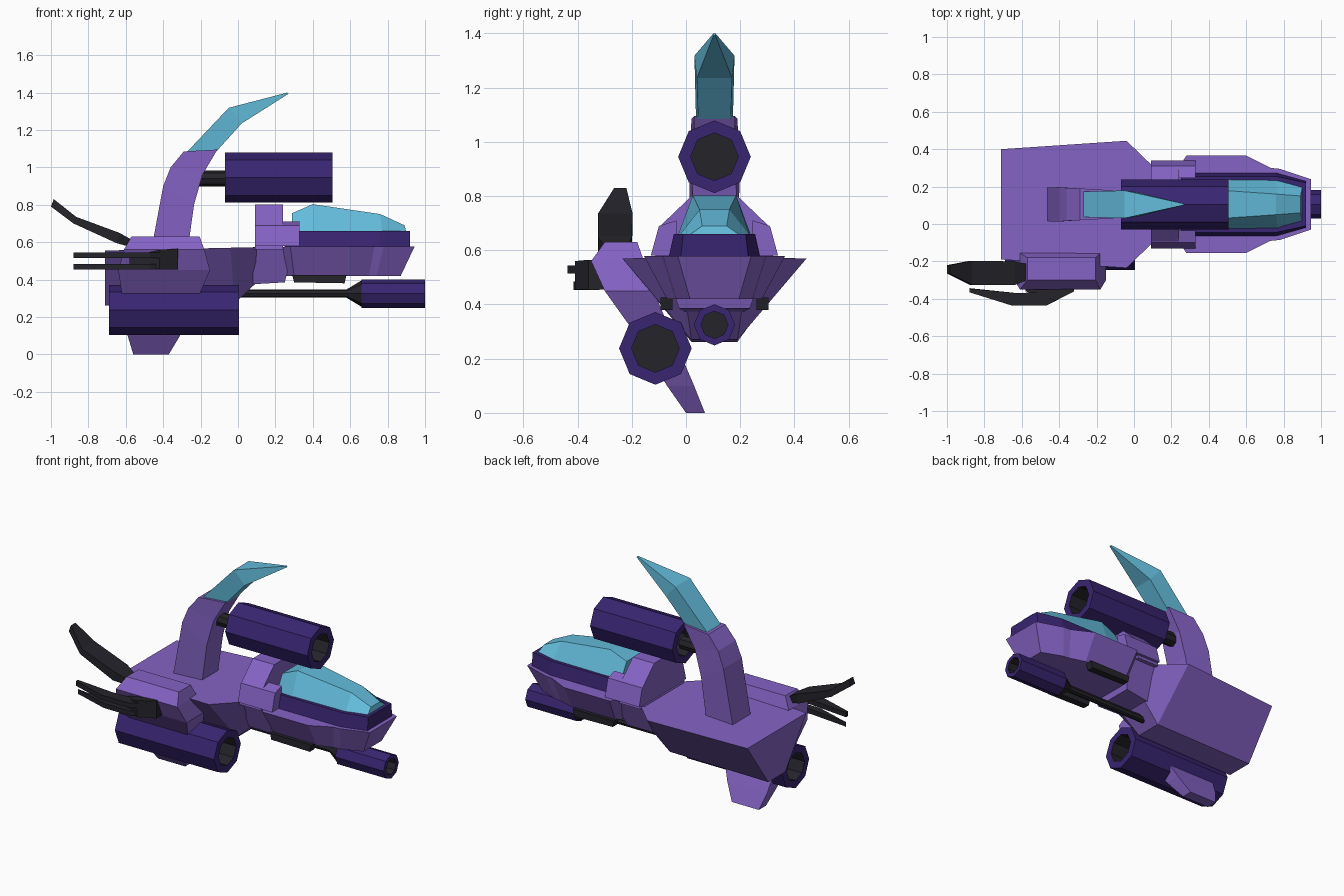
import bpy, bmesh, math

C = 0.105  # centre line of the hull in y


def mat(name, rgb):
    m = bpy.data.materials.new(name)
    m.diffuse_color = (*rgb, 1)
    return m


PURPLE = mat("purple", (0.235, 0.125, 0.56))
INDIGO = mat("deep_indigo", (0.040, 0.018, 0.165))
CYAN = mat("cyan", (0.125, 0.50, 0.71))
BLACK = mat("charcoal", (0.017, 0.017, 0.023))


def loft(name, rings, *mats, rule=None):
    """Join rings of equal point count into a closed flat-shaded solid."""
    bm = bmesh.new()
    vs = [[bm.verts.new(p) for p in r] for r in rings]
    n = len(rings[0])
    for a, b in zip(vs, vs[1:]):
        for i in range(n):
            j = (i + 1) % n
            bm.faces.new((a[i], a[j], b[j], b[i]))
    bm.faces.new(vs[0])
    bm.faces.new(vs[-1])
    bmesh.ops.recalc_face_normals(bm, faces=bm.faces)
    if rule:
        for f in bm.faces:
            f.material_index = rule(f)
    me = bpy.data.meshes.new(name)
    bm.to_mesh(me)
    bm.free()
    for m in mats:
        me.materials.append(m)
    ob = bpy.data.objects.new(name, me)
    bpy.context.collection.objects.link(ob)
    return ob


def trapezoids(name, secs, m):
    """Sections along x: (x top, half width, z, x bottom, half width, z)."""
    return loft(name, [[(xt, C - wt, zt), (xt, C + wt, zt), (xb, C + wb, zb), (xb, C - wb, zb)]
                       for xt, wt, zt, xb, wb, zb in secs], m)


def turned(name, y, z, prof, *mats, hole=0):
    """Eight-sided turned part along x from (x, radius) pairs."""
    rings = [[(x, y + r * math.cos(k * math.pi / 4), z + r * math.sin(k * math.pi / 4))
              for k in range(8)] for x, r in prof]

    def inside(f):
        return int(all(math.hypot(v.co.y - y, v.co.z - z) < hole + 0.001 for v in f.verts))
    return loft(name, rings, *mats, rule=inside if hole else None)


def cannon(name, y, z, x0, x1, r, ri, d):
    return turned(name, y, z, [(x0 + d, ri), (x0, ri), (x0, r), (x1, r), (x1, ri), (x1 - d, ri)],
                  INDIGO, BLACK, hole=ri)


def slab(name, pts, lo, hi, axis, m):
    """Extrude a 2D outline along an axis."""
    put = {'x': lambda a, b, t: (t, a, b), 'y': lambda a, b, t: (a, t, b),
           'z': lambda a, b, t: (a, b, t)}[axis]
    return loft(name, [[put(a, b, t) for a, b in pts] for t in (lo, hi)], m)


# Hull: wide rear body, neck and nose
trapezoids("rear_body", [(-0.71, 0.295, 0.555, -0.71, 0.085, 0.262),
                         (-0.04, 0.34, 0.57, -0.02, 0.085, 0.27),
                         (0.10, 0.205, 0.572, 0.09, 0.10, 0.375)], PURPLE)
trapezoids("neck", [(0.08, 0.20, 0.575, 0.08, 0.11, 0.375),
                    (0.30, 0.20, 0.575, 0.25, 0.13, 0.385)], PURPLE)
trapezoids("nose", [(0.24, 0.20, 0.575, 0.26, 0.13, 0.42),
                    (0.28, 0.26, 0.578, 0.30, 0.175, 0.42),
                    (0.60, 0.26, 0.578, 0.60, 0.175, 0.42),
                    (0.73, 0.195, 0.578, 0.70, 0.145, 0.42),
                    (0.78, 0.19, 0.578, 0.74, 0.14, 0.42),
                    (0.945, 0.135, 0.578, 0.87, 0.09, 0.42)], PURPLE)

# Cockpit rim and canopy
trapezoids("cockpit_rim", [(0.25, 0.15, 0.66, 0.25, 0.17, 0.57),
                           (0.76, 0.15, 0.66, 0.76, 0.17, 0.57),
                           (0.92, 0.115, 0.66, 0.92, 0.125, 0.57)], INDIGO)
trapezoids("canopy", [(0.29, 0.075, 0.755, 0.29, 0.13, 0.655),
                      (0.40, 0.08, 0.803, 0.40, 0.135, 0.655),
                      (0.76, 0.055, 0.75, 0.77, 0.13, 0.655),
                      (0.89, 0.045, 0.69, 0.90, 0.095, 0.655)], CYAN)

# Collar behind the canopy, with shoulder pads
slab("collar", [(C + s * y, z) for s, y, z in
                [(-1, 0.22, 0.56), (-1, 0.20, 0.69), (-1, 0.085, 0.80),
                 (1, 0.085, 0.80), (1, 0.20, 0.69), (1, 0.22, 0.56)]], 0.09, 0.24, 'x', PURPLE)
for s, side in ((-1, "front"), (1, "back")):
    slab(side + "_shoulder_pad", [(C + s * y, z) for y, z in
         [(0.14, 0.58), (0.235, 0.58), (0.205, 0.69), (0.14, 0.71)]], 0.09, 0.33, 'x', PURPLE)
    slab(side + "_belly_rail", [(0.29, 0.425), (0.30, 0.385), (0.57, 0.38), (0.58, 0.425)],
         C + s * 0.155, C + s * 0.20, 'y', BLACK)

# Curved tail: (left x, z, right x, z, half width)
tail = [(-0.465, 0.55, -0.27, 0.55, 0.09), (-0.40, 0.90, -0.235, 0.80, 0.092),
        (-0.36, 1.0, -0.19, 0.96, 0.088), (-0.29, 1.085, -0.11, 1.095, 0.085)]
sting = [(-0.275, 1.08, -0.12, 1.08, 0.068), (-0.05, 1.318, 0.02, 1.235, 0.074),
         (0.265, 1.40, 0.27, 1.393, 0.004)]
for name, secs, m in (("tail", tail, PURPLE), ("tail_sting", sting, CYAN)):
    loft(name, [[(xa, C - w, za), (xa, C + w, za), (xb, C + w * 0.88, zb), (xb, C - w * 0.88, zb)]
                for xa, za, xb, zb, w in secs], m)

# Guns
cannon("tail_cannon", C, 0.945, -0.07, 0.505, 0.134, 0.088, 0.12)
turned("tail_cannon_mount", C, 0.94, [(-0.25, 0.042), (-0.05, 0.042)], BLACK)
cannon("side_cannon", -0.113, 0.238, -0.69, 0.005, 0.134, 0.088, 0.12)
cannon("chin_gun", C, 0.325, 0.66, 1.0, 0.076, 0.05, 0.08)
turned("chin_gun_barrel", C, 0.325, [(-0.03, 0.022), (0.58, 0.022), (0.665, 0.073)], BLACK)

# Side shield passing down through the side cannon to the ground
loft("side_shield", [[(xa, ya, z), (xb, ya, z), (xb, yb, z), (xa, yb, z)] for z, xa, xb, ya, yb in
                     [(0.63, -0.57, -0.205, -0.30, -0.18), (0.56, -0.61, -0.18, -0.35, -0.155),
                      (0.45, -0.64, -0.15, -0.30, -0.12), (0.31, -0.62, -0.21, -0.20, -0.06),
                      (0.10, -0.59, -0.31, -0.07, 0.03), (0.0, -0.56, -0.37, 0.0, 0.07)]], PURPLE)

# Raised blade at the back of the shield: (x, low z, high z, y range)
loft("raised_blade", [[(x, ya, za), (x, yb, za), (x + 0.015, yb, zb), (x + 0.015, ya, zb)]
                      for x, za, zb, ya, yb in
                      [(-0.56, 0.57, 0.60, -0.29, -0.22), (-0.65, 0.595, 0.65, -0.325, -0.20),
                       (-0.88, 0.70, 0.735, -0.325, -0.197), (-1.0, 0.79, 0.83, -0.265, -0.22)]], BLACK)

# Two thin claws and their wrist
for name, z, off in (("upper_claw", 0.528, 0.0), ("lower_claw", 0.468, 0.022)):
    slab(name, [(-0.88, -0.365 + off), (-0.65, -0.437 + off), (-0.47, -0.437 + off),
                (-0.32, -0.36), (-0.32, -0.32), (-0.45, -0.36), (-0.62, -0.37), (-0.88, -0.345)],
         z - 0.014, z + 0.016, 'z', BLACK)
loft("claw_wrist", [[(x, ya, za), (x, yb, za), (x, yb, zb), (x, ya, zb)] for x, ya, yb, za, zb in
                    [(-0.58, -0.36, -0.30, 0.48, 0.52), (-0.42, -0.41, -0.30, 0.455, 0.56),
                     (-0.32, -0.36, -0.28, 0.455, 0.565)]], BLACK)
